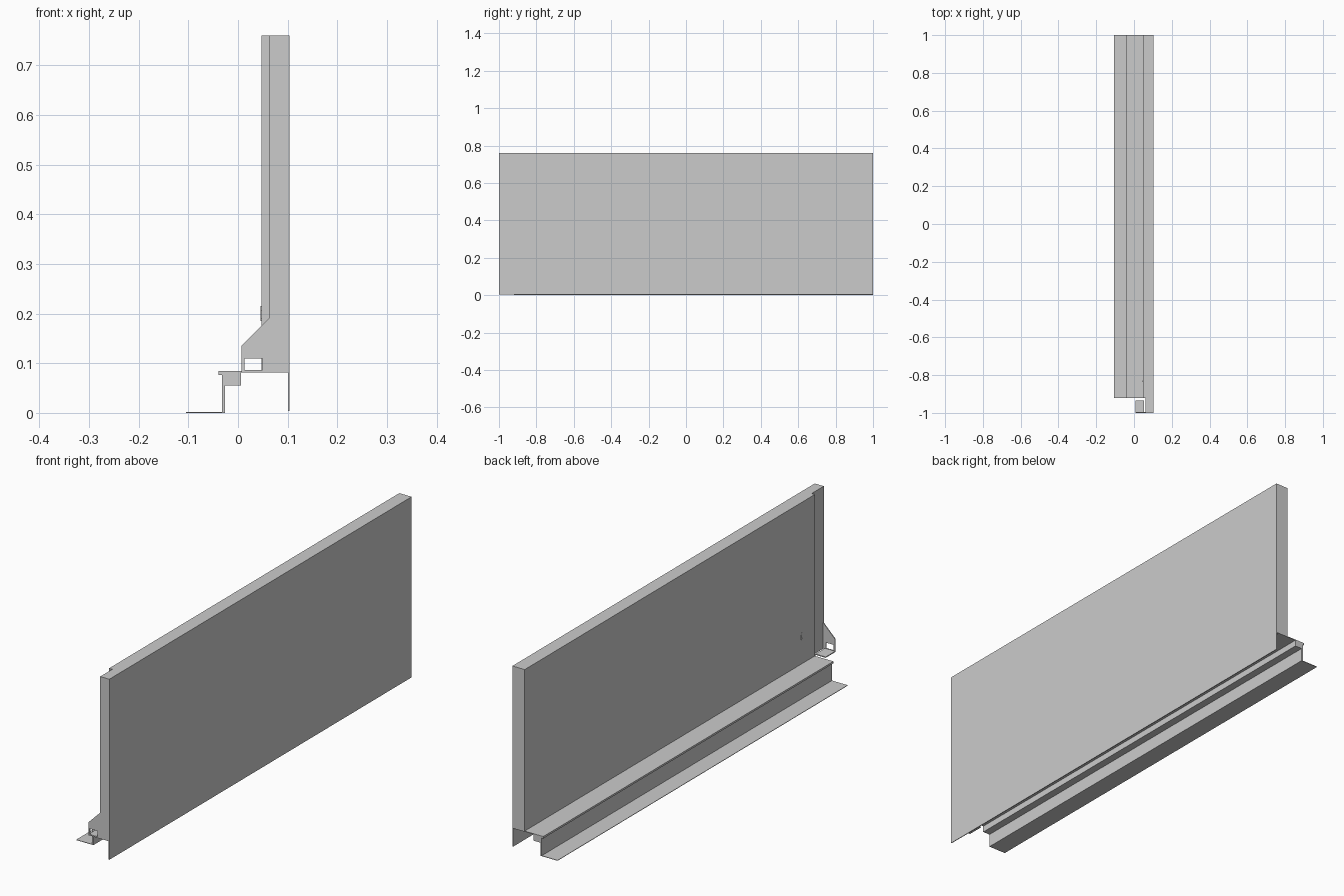
import bpy, bmesh
from mathutils import Matrix, Vector

if "Cube" in bpy.data.objects:
    bpy.data.objects.remove(bpy.data.objects["Cube"])


def link(name, mesh):
    obj = bpy.data.objects.new(name, mesh)
    bpy.context.collection.objects.link(obj)
    return obj


def box(name, x, y, z):
    """Box given by its (min, max) range on each axis."""
    lo, hi = Vector((x[0], y[0], z[0])), Vector((x[1], y[1], z[1]))
    bm = bmesh.new()
    bmesh.ops.create_cube(bm, size=1)
    bm.transform(Matrix.Translation((lo + hi) / 2) @ Matrix.Diagonal((*(hi - lo), 1)))
    mesh = bpy.data.meshes.new(name)
    bm.to_mesh(mesh)
    bm.free()
    return link(name, mesh)


def extrude(name, outline, y0, y1):
    """Closed x-z outline extruded along y."""
    bm = bmesh.new()
    face = bm.faces.new([bm.verts.new((x, y0, z)) for x, z in outline])
    ext = bmesh.ops.extrude_face_region(bm, geom=[face])
    verts = [g for g in ext["geom"] if isinstance(g, bmesh.types.BMVert)]
    bmesh.ops.translate(bm, verts=verts, vec=(0, y1 - y0, 0))
    bmesh.ops.recalc_face_normals(bm, faces=bm.faces)
    mesh = bpy.data.meshes.new(name)
    bm.to_mesh(mesh)
    bm.free()
    return link(name, mesh)


FRONT, STEP, BACK = -1.0, -0.92, 1.0
BASE, TOP = 0.081, 0.76

# Outer sheet, hanging below the hollow side wall
box("outer_sheet", (0.101, 0.104), (FRONT, BACK), (0.004, TOP))

# Side wall, stepped narrower at the front end (plan outline extruded upward)
bm = bmesh.new()
plan = [(0.101, FRONT), (0.101, BACK), (0.047, BACK), (0.047, STEP), (0.062, STEP), (0.062, FRONT)]
face = bm.faces.new([bm.verts.new((x, y, BASE)) for x, y in plan])
ext = bmesh.ops.extrude_face_region(bm, geom=[face])
bmesh.ops.translate(bm, vec=(0, 0, TOP - BASE),
                    verts=[g for g in ext["geom"] if isinstance(g, bmesh.types.BMVert)])
bmesh.ops.recalc_face_normals(bm, faces=bm.faces)
wall_mesh = bpy.data.meshes.new("side_wall")
bm.to_mesh(wall_mesh)
bm.free()
link("side_wall", wall_mesh)

# Folded bottom rail: shelf with lip, box section, web and foot
rail = [(0.047, 0.084), (-0.039, 0.084), (-0.039, 0.076), (-0.032, 0.076),
        (-0.032, 0.002), (-0.105, 0.002), (-0.105, 0.0), (-0.026, 0.0),
        (-0.026, 0.055), (0.006, 0.055), (0.006, 0.081), (0.047, 0.081)]
extrude("bottom_rail", rail, STEP, BACK)

# Front gusset plate with a square window
curve = bpy.data.curves.new("gusset_outline", 'CURVE')
curve.dimensions = '2D'
curve.fill_mode = 'BOTH'
curve.extrude = 0.002
loops = [[(0.062, BASE), (0.062, 0.19), (0.007, 0.135), (0.007, BASE)],
         [(0.013, 0.086), (0.049, 0.086), (0.049, 0.11), (0.013, 0.11)]]
for pts in loops:
    spline = curve.splines.new('POLY')
    spline.points.add(len(pts) - 1)
    for p, (x, z) in zip(spline.points, pts):
        p.co = (x, z, 0, 1)
    spline.use_cyclic_u = True
source = bpy.data.objects.new("gusset_outline", curve)
mesh = bpy.data.meshes.new_from_object(source)
mesh.transform(Matrix.Translation((0, FRONT + 0.002, 0)) @ Matrix.Rotation(1.5707963, 4, 'X'))
bpy.data.objects.remove(source)
link("front_gusset", mesh)

# Tab folded back from the gusset
box("gusset_tab", (0.007, 0.054), (FRONT + 0.004, -0.934), (BASE, 0.085))

# Small hooked catch on the inner wall
hook = [(-0.836, 0.215), (-0.83, 0.205), (-0.828, 0.19), (-0.836, 0.185)]
for i, ((ya, za), (yb, zb)) in enumerate(zip(hook, hook[1:])):
    box(f"wall_catch_{i + 1}", (0.0455, 0.048),
        (min(ya, yb), max(ya, yb)), (min(za, zb), max(za, zb)))
